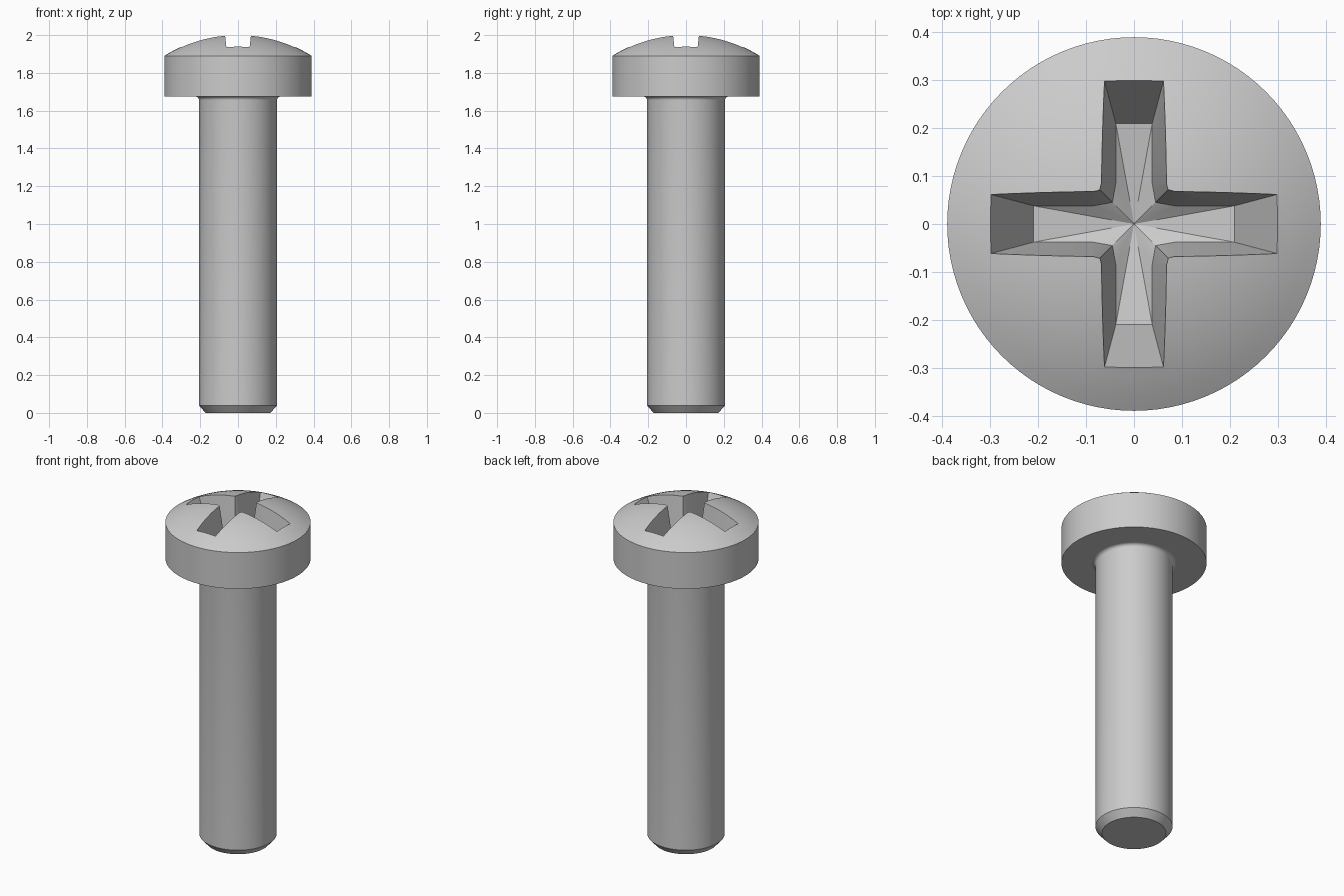
import bpy, bmesh, math
from mathutils import Matrix, Vector

cube = bpy.data.objects.get("Cube")
if cube:
    bpy.data.objects.remove(cube, do_unlink=True)

SEGMENTS = 96
HEAD_R, SHANK_R = 0.39, 0.207
RIM_Z, UNDER_Z, APEX_Z = 1.89, 1.675, 2.003

steel = bpy.data.materials.new("grey steel")
steel.use_nodes = True
colour = (0.6, 0.6, 0.6, 1)
steel.diffuse_color = colour
steel.node_tree.nodes["Principled BSDF"].inputs["Base Color"].default_value = colour


def make_object(name, bm):
    bmesh.ops.recalc_face_normals(bm, faces=bm.faces)
    mesh = bpy.data.meshes.new(name)
    bm.to_mesh(mesh)
    bm.free()
    mesh.materials.append(steel)
    obj = bpy.data.objects.new(name, mesh)
    bpy.context.collection.objects.link(obj)
    return obj


def lathe(name, profile):
    """Spin a radius/height profile round the z axis."""
    bm = bmesh.new()
    verts = [bm.verts.new((r, 0, z)) for r, z in profile]
    edges = [bm.edges.new(pair) for pair in zip(verts, verts[1:])]
    bmesh.ops.spin(bm, geom=verts + edges, cent=(0, 0, 0), axis=(0, 0, 1),
                   angle=math.tau, steps=SEGMENTS)
    bmesh.ops.remove_doubles(bm, verts=bm.verts, dist=1e-5)
    return make_object(name, bm)


def activate(obj):
    bpy.ops.object.select_all(action="DESELECT")
    obj.select_set(True)
    bpy.context.view_layer.objects.active = obj


# Shank: chamfered tip, and a small fillet under the head
fillet = 0.02
shank_profile = [(0, 0), (0.172, 0), (SHANK_R, 0.04)]
for i in range(7):
    a = math.pi / 2 * i / 6
    shank_profile.append((SHANK_R + fillet * (1 - math.cos(a)),
                          UNDER_Z - fillet * (1 - math.sin(a))))
shank = lathe("shank", shank_profile)

# Head: straight rim with a spherical dome
rise = APEX_Z - RIM_Z
dome_r = (HEAD_R ** 2 + rise ** 2) / (2 * rise)
half_angle = math.asin(HEAD_R / dome_r)
head_profile = [(0, UNDER_Z), (HEAD_R, UNDER_Z)]
for i in range(13):
    a = half_angle * (1 - i / 12)
    head_profile.append((dome_r * math.sin(a), APEX_Z - dome_r * (1 - math.cos(a))))
head = lathe("head", head_profile)

# Cross recess cutter: tapered arms with a shallow conical floor
FLOOR_Z, MOUTH_Z, CUT_TOP_Z, PIT_Z = 1.72, 1.94, 2.06, 1.69
floor_arm = [(0.21, -0.038), (0.21, 0.038), (0.085, 0.038), (0.045, 0.045), (0.038, 0.085)]
mouth_arm = [(0.30, -0.062), (0.30, 0.062), (0.085, 0.062), (0.066, 0.066), (0.062, 0.085)]
stretch = (CUT_TOP_Z - FLOOR_Z) / (MOUTH_Z - FLOOR_Z)
bm = bmesh.new()
low, high = [], []
for quarter in range(4):
    turn = Matrix.Rotation(quarter * math.pi / 2, 3, "Z")
    for f, m in zip(floor_arm, mouth_arm):
        f, m = Vector((*f, FLOOR_Z)), Vector((*m, MOUTH_Z))
        low.append(bm.verts.new(turn @ f))
        high.append(bm.verts.new(turn @ f.lerp(m, stretch)))
pit = bm.verts.new((0, 0, PIT_Z))
bm.faces.new(high)
for i in range(len(low)):
    j = (i + 1) % len(low)
    bm.faces.new((low[i], low[j], high[j], high[i]))
    bm.faces.new((low[j], low[i], pit))
cutter = make_object("recess_cutter", bm)
cutter.hide_render = True

cut = head.modifiers.new("cross recess", "BOOLEAN")
cut.operation = "DIFFERENCE"
cut.solver = "EXACT"
cut.object = cutter
activate(head)
bpy.ops.object.modifier_apply(modifier=cut.name)
bpy.data.objects.remove(cutter, do_unlink=True)

for part in (head, shank):
    activate(part)
    bpy.ops.object.shade_smooth_by_angle(angle=math.radians(25))
